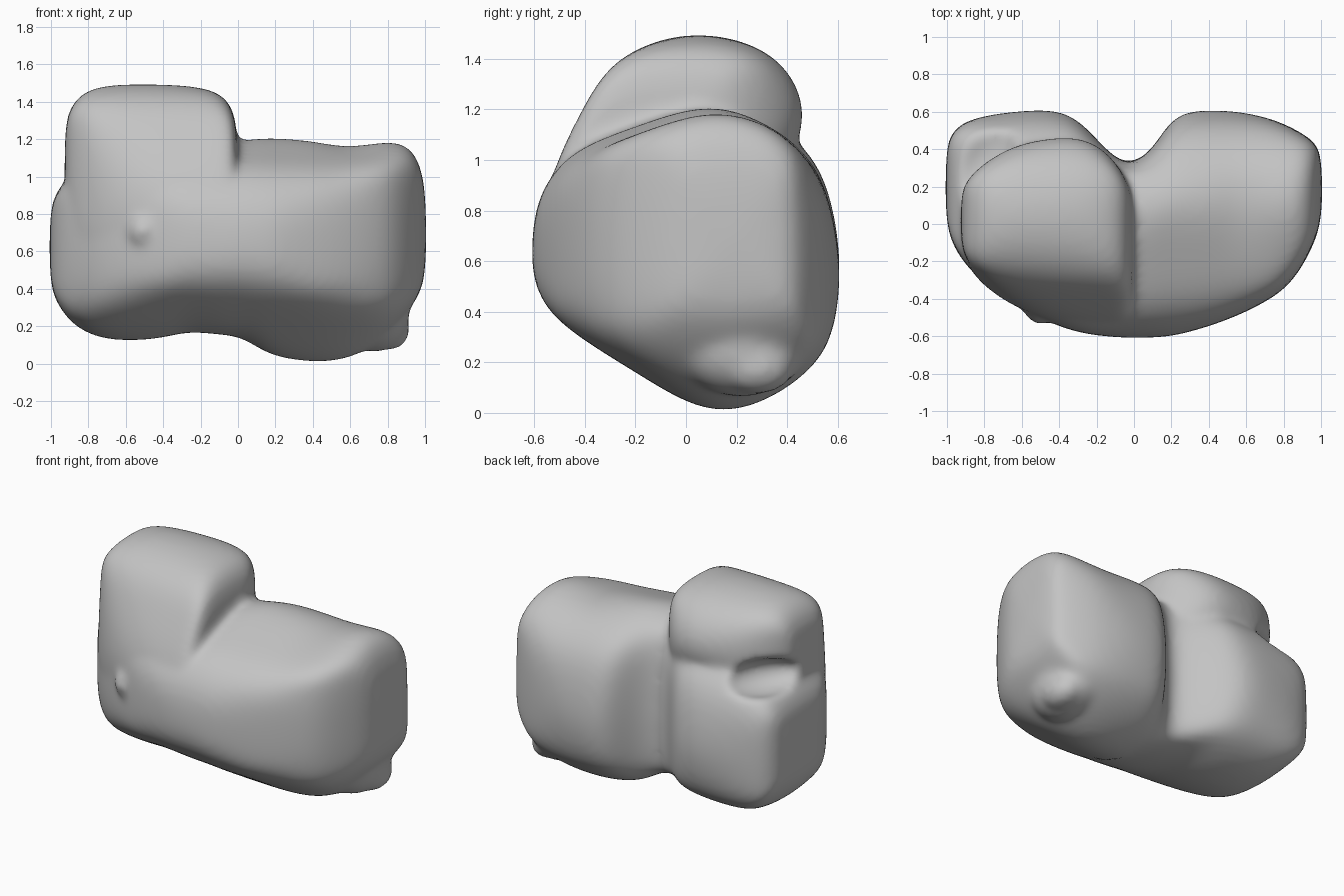
import bpy, bmesh
from mathutils import Matrix

cube = bpy.data.objects.get("Cube")
if cube:
    bpy.data.objects.remove(cube)

# Side profiles as (y, z)
BODY_RING = [(-.605, .62), (-.59, .8), (-.52, .94), (-.4, 1.045), (-.2, 1.115), (0, 1.185),
             (.15, 1.21), (.32, 1.14), (.47, 1.03), (.555, .88), (.6, .65), (.605, .48),
             (.57, .3), (.5, .19), (.36, .08), (.17, 0), (0, .04), (-.2, .165), (-.4, .285),
             (-.54, .39), (-.595, .5)]
HEAD_RING = [(-.58, .72), (-.51, .99), (-.4, 1.2), (-.31, 1.36), (-.18, 1.45), (0, 1.495),
             (.2, 1.475), (.36, 1.4), (.45, 1.27), (.46, 1.15), (.42, 1.04), (.3, .85),
             (0, .55), (-.4, .5)]

# Stations: x, front y, back y, bottom z, top z
BODY = [(-1, .02, .41, .43, .82), (-.96, -.12, .5, .32, .93), (-.88, -.23, .55, .21, 1.01),
        (-.75, -.36, .58, .14, 1.12), (-.58, -.46, .6, .125, 1.22), (-.4, -.54, .61, .14, 1.25),
        (-.27, -.58, .53, .18, 1.24), (-.1, -.6, .32, .16, 1.17), (.02, -.605, .32, .15, 1.19),
        (.12, -.6, .41, .08, 1.21), (.22, -.59, .59, .03, 1.21), (.4, -.54, .605, -.01, 1.19),
        (.56, -.48, .595, .01, 1.15), (.72, -.4, .56, .09, 1.17), (.84, -.31, .51, .2, 1.19),
        (.94, -.14, .45, .33, 1.14), (1, .02, .39, .45, .95)]
HEAD = [(-.92, -.13, .17, .65, 1.28), (-.88, -.23, .24, .6, 1.39), (-.8, -.33, .32, .5, 1.465),
        (-.65, -.44, .41, .45, 1.495), (-.45, -.53, .46, .45, 1.495), (-.25, -.58, .47, .45, 1.485),
        (-.11, -.59, .34, .45, 1.45), (-.04, -.58, .22, .5, 1.38), (-.01, -.5, .12, .6, 1.25)]
BOXY = .7


def fit(value, source, target):
    """Blend between trimming a value to the target range and scaling it there."""
    trimmed = min(max(value, target[0]), target[1])
    share = (value - source[0]) / (source[1] - source[0])
    scaled = target[0] + share * (target[1] - target[0])
    return trimmed * BOXY + scaled * (1 - BOXY)


def loft(bm, ring, stations):
    """Skin the profile along x, fitted to each station, and cap both ends."""
    y_span, z_span = [(min(c), max(c)) for c in zip(*ring)]
    rings = []
    for x, front, back, low, high in stations:
        rings.append([bm.verts.new((x, fit(y, y_span, (front, back)), fit(z, z_span, (low, high))))
                      for y, z in ring])
    n = len(ring)
    for a, b in zip(rings, rings[1:]):
        for i in range(n):
            j = (i + 1) % n
            bm.faces.new((a[i], a[j], b[j], b[i]))
    bm.faces.new(rings[0])
    bm.faces.new(rings[-1][::-1])


def ellipsoid(bm, centre, radii, turn=0):
    matrix = (Matrix.Translation(centre) @ Matrix.Rotation(turn, 4, 'Z')
              @ Matrix.Diagonal((*radii, 1)))
    bmesh.ops.create_icosphere(bm, subdivisions=3, radius=1, matrix=matrix)


def make_object(name, bm):
    bmesh.ops.recalc_face_normals(bm, faces=bm.faces[:])
    mesh = bpy.data.meshes.new(name)
    bm.to_mesh(mesh)
    bm.free()
    obj = bpy.data.objects.new(name, mesh)
    bpy.context.collection.objects.link(obj)
    return obj


def voxel_remesh(obj, name, size):
    remesh = obj.modifiers.new(name, 'REMESH')
    remesh.mode = 'VOXEL'
    remesh.voxel_size = size
    remesh.use_smooth_shade = True


# Two-lobed body, raised lobe, foot bump and small front nub
bm = bmesh.new()
loft(bm, BODY_RING, BODY)
loft(bm, HEAD_RING, HEAD)
ellipsoid(bm, (.73, .22, .26), (.18, .25, .19))
ellipsoid(bm, (.81, .28, .18), (.1, .14, .1))
ellipsoid(bm, (-.5, -.46, .71), (.08, .07, .08))
body = make_object("rounded_body", bm)

# Hollow under the raised lobe at the back outer side
bm = bmesh.new()
ellipsoid(bm, (-.83, .35, 1.06), (.16, .29, .12), -.6)
cutter = make_object("hollow_cutter", bm)
cutter.hide_render = True
cutter.hide_set(True)

# Fuse the parts, hollow out and soften
body.modifiers.new("round", 'SUBSURF').levels = 2
voxel_remesh(body, "fuse", .025)
cut = body.modifiers.new("hollow", 'BOOLEAN')
cut.operation = 'DIFFERENCE'
cut.object = cutter
voxel_remesh(body, "blend", .02)
soften = body.modifiers.new("soften", 'SMOOTH')
soften.factor = .5
soften.iterations = 11
swell = body.modifiers.new("swell", 'DISPLACE')
swell.mid_level = 0
swell.strength = .009

# Bake the modifiers
graph = bpy.context.evaluated_depsgraph_get()
mesh = bpy.data.meshes.new_from_object(body.evaluated_get(graph))
body.modifiers.clear()
body.data = mesh
bpy.data.objects.remove(cutter)

# Plain grey surface
grey = bpy.data.materials.new("plain_grey")
grey.use_nodes = True
colour = (.55, .55, .55, 1)
grey.diffuse_color = colour
grey.node_tree.nodes["Principled BSDF"].inputs["Base Color"].default_value = colour
mesh.materials.clear()
mesh.materials.append(grey)
